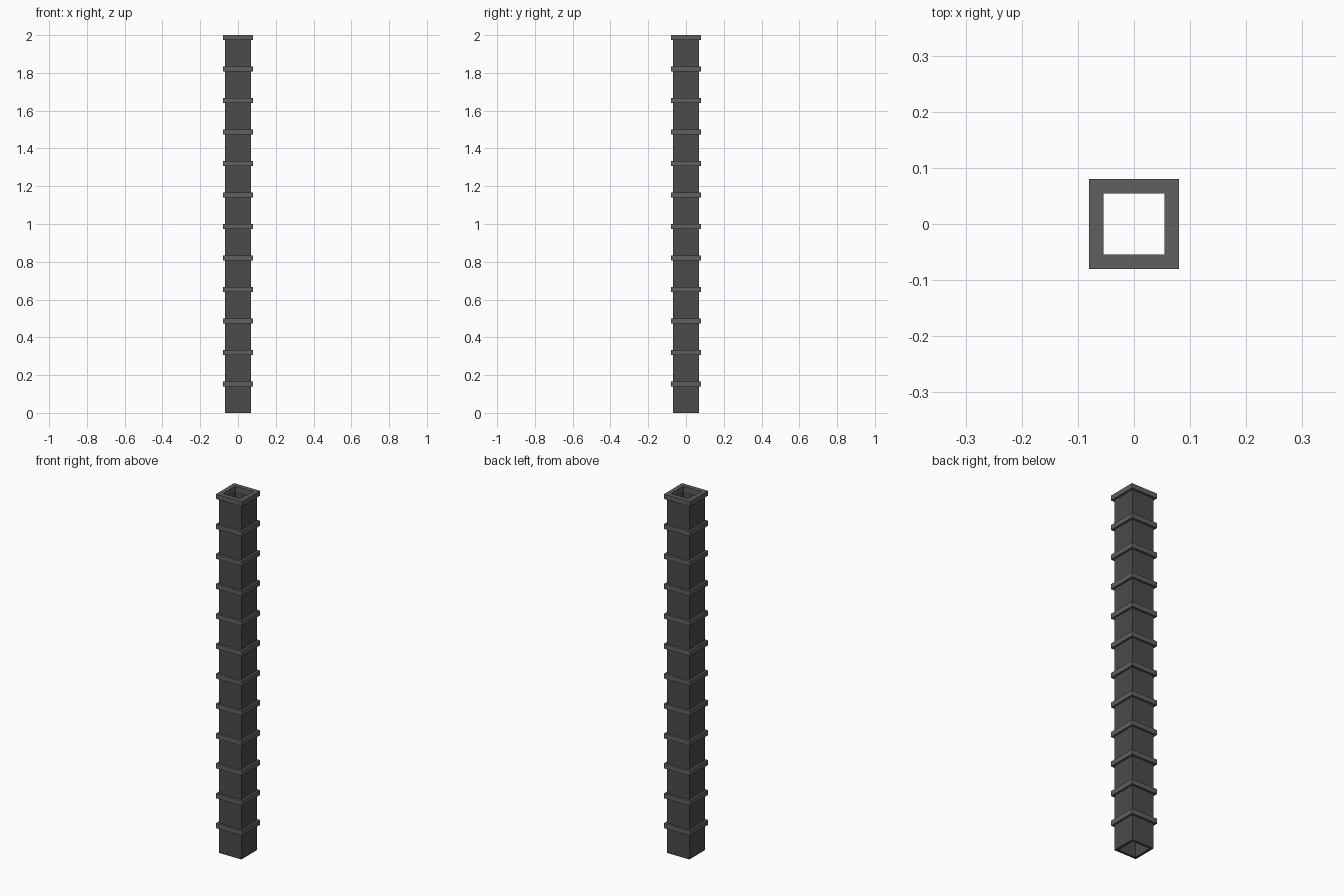
import bpy, bmesh

if "Cube" in bpy.data.objects:
    bpy.data.objects.remove(bpy.data.objects["Cube"])

PITCH = 2 / 12      # one duct section plus its collar
COLLAR = 0.027      # collar height
INNER = 0.0545      # half width of the bore


def material(name, v):
    m = bpy.data.materials.new(name)
    m.diffuse_color = (v, v, v, 1)
    m.use_nodes = True
    m.node_tree.nodes["Principled BSDF"].inputs["Base Color"].default_value = m.diffuse_color
    return m


def square_ring(name, outer, z0, z1, mat):
    """Square tube section with an open bore, repeated up the column."""
    bm = bmesh.new()
    loops = []
    for h, z in ((outer, z0), (outer, z1), (INNER, z1), (INNER, z0)):
        loops.append([bm.verts.new((sx * h, sy * h, z))
                      for sx, sy in ((-1, -1), (1, -1), (1, 1), (-1, 1))])
    for a, b in zip(loops, loops[1:] + loops[:1]):
        for i in range(4):
            j = (i + 1) % 4
            bm.faces.new((a[i], a[j], b[j], b[i]))
    bmesh.ops.recalc_face_normals(bm, faces=bm.faces)
    me = bpy.data.meshes.new(name)
    bm.to_mesh(me)
    bm.free()
    me.materials.append(mat)
    ob = bpy.data.objects.new(name, me)
    bpy.context.collection.objects.link(ob)
    arr = ob.modifiers.new("stack", 'ARRAY')
    arr.count = 12
    arr.use_relative_offset = False
    arr.use_constant_offset = True
    arr.constant_offset_displace = (0, 0, PITCH)
    return ob


# Hollow square duct sections
square_ring("duct_sections", 0.068, 0, PITCH - COLLAR, material("dark_grey", 0.07))
# Wider collars capping each section
square_ring("collars", 0.08, PITCH - COLLAR, PITCH, material("mid_grey", 0.115))
